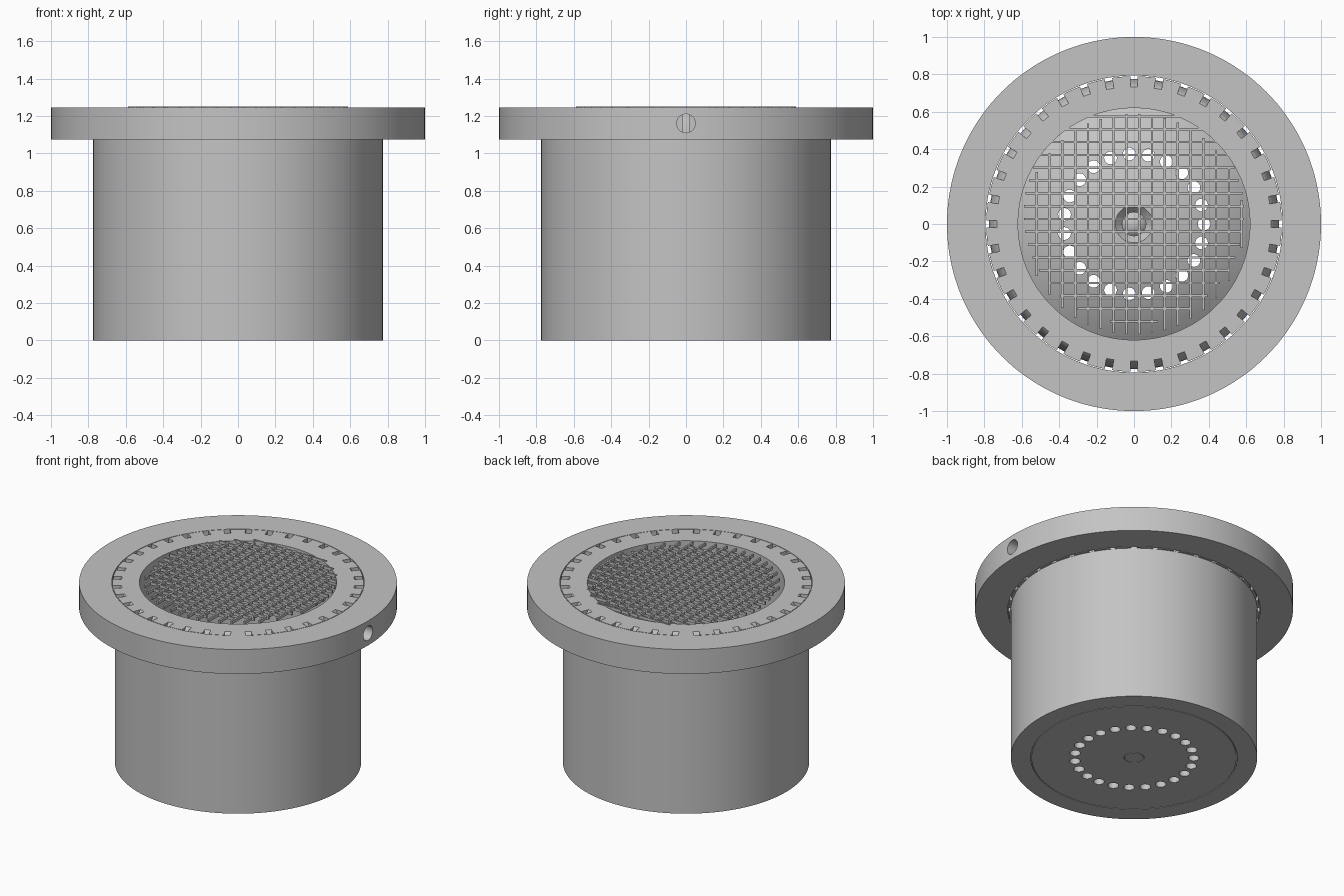
import bpy, bmesh, math
from mathutils import Matrix, Vector

cube = bpy.data.objects.get("Cube")
if cube:
    bpy.data.objects.remove(cube, do_unlink=True)

grey = bpy.data.materials.new("plain grey")
grey.use_nodes = True
COLOUR = (0.55, 0.55, 0.55, 1)
grey.diffuse_color = COLOUR
grey.node_tree.nodes["Principled BSDF"].inputs["Base Color"].default_value = COLOUR

TOP, FLANGE_Z = 1.245, 1.075
SEGMENTS = 144


def make_object(name, bm):
    bmesh.ops.recalc_face_normals(bm, faces=bm.faces)
    mesh = bpy.data.meshes.new(name)
    bm.to_mesh(mesh)
    bm.free()
    mesh.materials.append(grey)
    obj = bpy.data.objects.new(name, mesh)
    bpy.context.collection.objects.link(obj)
    return obj


def lathe(name, profile):
    """Revolve a closed (radius, z) outline about the z axis."""
    bm = bmesh.new()
    rings = []
    for i in range(SEGMENTS):
        a = math.tau * i / SEGMENTS
        rings.append([bm.verts.new((r * math.cos(a), r * math.sin(a), z)) for r, z in profile])
    n = len(profile)
    for i in range(SEGMENTS):
        p, q = rings[i], rings[(i + 1) % SEGMENTS]
        for j in range(n):
            k = (j + 1) % n
            bm.faces.new((p[j], q[j], q[k], p[k]))
    return make_object(name, bm)


def add_cylinder(bm, radius, depth, matrix, segments=32):
    bmesh.ops.create_cone(bm, cap_ends=True, segments=segments, radius1=radius,
                          radius2=radius, depth=depth, matrix=matrix)


def cut(obj, bm):
    """Subtract a temporary cutter from an object."""
    cutter = make_object("cutter", bm)
    cutter.hide_render = True
    mod = obj.modifiers.new("cut", "BOOLEAN")
    mod.operation = "DIFFERENCE"
    mod.solver = "EXACT"
    mod.object = cutter
    bpy.context.view_layer.objects.active = obj
    bpy.ops.object.modifier_apply(modifier=mod.name)
    bpy.data.objects.remove(cutter, do_unlink=True)


def smooth(obj):
    bpy.ops.object.select_all(action="DESELECT")
    obj.select_set(True)
    bpy.context.view_layer.objects.active = obj
    bpy.ops.object.shade_smooth_by_angle(angle=math.radians(30))


# Outer flange with a radial port on the left side
flange = lathe("flange", [(0.794, FLANGE_Z), (1, FLANGE_Z), (1, TOP), (0.794, TOP)])
bm = bmesh.new()
add_cylinder(bm, 0.05, 0.4, Matrix.Translation((0.9, 0, 1.16)) @ Matrix.Rotation(math.pi / 2, 4, "Y"))
cut(flange, bm)

# Hollow body with a wider collar inside the flange
body = lathe("body", [(0.65, 0), (0.775, 0), (0.775, FLANGE_Z), (0.79, FLANGE_Z),
                      (0.79, TOP), (0.62, TOP), (0.62, 0.1), (0.65, 0.1)])

# Ring of curved slots leading down the outside of the collar
SLOTS = 36
outline = [(0.715 + 0.062 * math.sin(t * math.pi / 2),
            TOP + 0.01 - 0.2 * (1 - math.cos(t * math.pi / 2)))
           for t in (i / 8 for i in range(9))]
outline += [(0.82, outline[-1][1]), (0.82, TOP + 0.01)]
bm = bmesh.new()
for i in range(SLOTS):
    turn = Matrix.Rotation(math.tau * i / SLOTS, 4, "Z")
    face = bm.faces.new([bm.verts.new(turn @ Vector((r, -0.02, z))) for r, z in outline])
    ext = bmesh.ops.extrude_face_region(bm, geom=[face])
    verts = [g for g in ext["geom"] if isinstance(g, bmesh.types.BMVert)]
    bmesh.ops.translate(bm, verts=verts, vec=turn @ Vector((0, 0.04, 0)))
cut(body, bm)

# Domed floor with a dished centre
RISE, EDGE = 0.2, 0.62
sphere = (EDGE ** 2 + RISE ** 2) / (2 * RISE)


def dome_z(r):
    return 0.1 + RISE - sphere + math.sqrt(sphere ** 2 - r ** 2)


floor_profile = [(0.063, 0), (0.645, 0), (0.645, 0.1)]
floor_profile += [(r, dome_z(r)) for r in (EDGE - i * 0.052 for i in range(11))]
floor_profile += [(0.063, dome_z(0.1) - 0.04)]
base = lathe("domed_floor", floor_profile)

# Ring of drain holes through the floor
HOLES = 23
bm = bmesh.new()
for i in range(HOLES):
    a = math.tau * i / HOLES
    add_cylinder(bm, 0.034, 1, Matrix.Translation((0.375 * math.cos(a), 0.375 * math.sin(a), 0.2)), 24)
cut(base, bm)

# Central pin with a pointed tip
bm = bmesh.new()
add_cylinder(bm, 0.059, 0.15, Matrix.Translation((0, 0, 0.075)))
bmesh.ops.create_cone(bm, cap_ends=True, segments=32, radius1=0.063, radius2=0,
                      depth=0.06, matrix=Matrix.Translation((0, 0, 0.18)))
pin = make_object("centre_pin", bm)

# Wire grid across the opening
PITCH, REACH, WIRE = 0.0685, 0.59, 0.012
bm = bmesh.new()
for i in range(17):
    offset = -0.52 + PITCH * i
    half = math.sqrt(REACH ** 2 - offset ** 2)
    for centre, size in (((offset, 0), (WIRE, 2 * half)), ((0, -offset), (2 * half, WIRE))):
        centre = (centre[0], -offset + 0.055 if centre[0] == 0 else 0, 1.24)
        bmesh.ops.create_cube(bm, size=1, matrix=Matrix.Translation(centre)
                              @ Matrix.Diagonal((size[0], size[1], 0.02, 1)))
grid = make_object("wire_grid", bm)

for obj in (flange, body, base, pin):
    smooth(obj)
